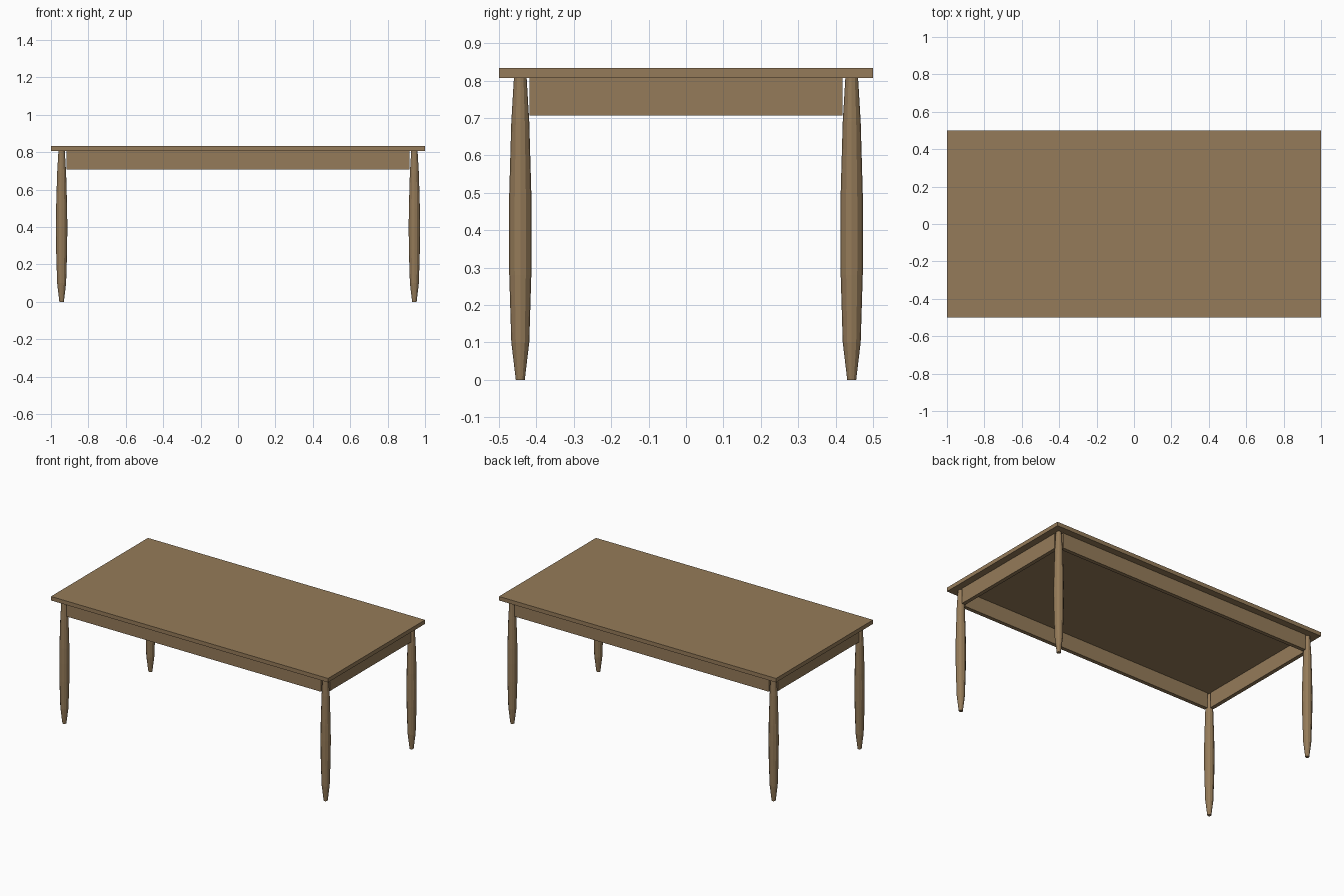
import bpy
import math

if "Cube" in bpy.data.objects:
    bpy.data.objects.remove(bpy.data.objects["Cube"])

wood = bpy.data.materials.new("brown wood")
wood.diffuse_color = (0.30, 0.198, 0.10, 1)
wood.use_nodes = True
wood.node_tree.nodes["Principled BSDF"].inputs["Base Color"].default_value = wood.diffuse_color

TOP_Z, UNDER_Z = 0.833, 0.807
LEG_X, LEG_Y = 0.943, 0.443


def box(name, center, size):
    bpy.ops.mesh.primitive_cube_add(size=1, location=center)
    ob = bpy.context.object
    ob.name = name
    ob.scale = size
    bpy.ops.object.transform_apply(location=False, rotation=False, scale=True)
    ob.data.materials.append(wood)
    return ob


def turned_leg(name, x, y, sides=12):
    # (radius, height) profile of the swelling leg
    profile = [(0.012, 0), (0.024, 0.1), (0.0295, 0.28), (0.0305, 0.4),
               (0.0295, 0.5), (0.024, 0.69), (0.017, UNDER_Z)]
    verts, faces = [], []
    for r, z in profile:
        for i in range(sides):
            a = 2 * math.pi * i / sides
            verts.append((r * math.cos(a), r * math.sin(a), z))
    for k in range(len(profile) - 1):
        for i in range(sides):
            j = (i + 1) % sides
            a, b = k * sides, (k + 1) * sides
            faces.append((a + i, a + j, b + j, b + i))
    faces.append(tuple(reversed(range(sides))))
    last = (len(profile) - 1) * sides
    faces.append(tuple(range(last, last + sides)))
    mesh = bpy.data.meshes.new(name)
    mesh.from_pydata(verts, [], faces)
    mesh.materials.append(wood)
    ob = bpy.data.objects.new(name, mesh)
    ob.location = (x, y, 0)
    bpy.context.collection.objects.link(ob)


# Tabletop slab
box("tabletop", (0, 0, (TOP_Z + UNDER_Z) / 2), (2, 1, TOP_Z - UNDER_Z))

# Aprons running between the legs
apron_z, apron_h, apron_t = 0.757, 0.10, 0.025
for s, word in ((-1, "front"), (1, "back")):
    box(word + "_apron", (0, s * LEG_Y, apron_z), (1.836, apron_t, apron_h))
for s, word in ((-1, "left"), (1, "right")):
    box(word + "_apron", (s * LEG_X, 0, apron_z), (apron_t, 0.836, apron_h))

# Four turned legs
for sy, fb in ((-1, "front"), (1, "back")):
    for sx, lr in ((-1, "left"), (1, "right")):
        turned_leg(f"{fb}_{lr}_leg", sx * LEG_X, sy * LEG_Y)
